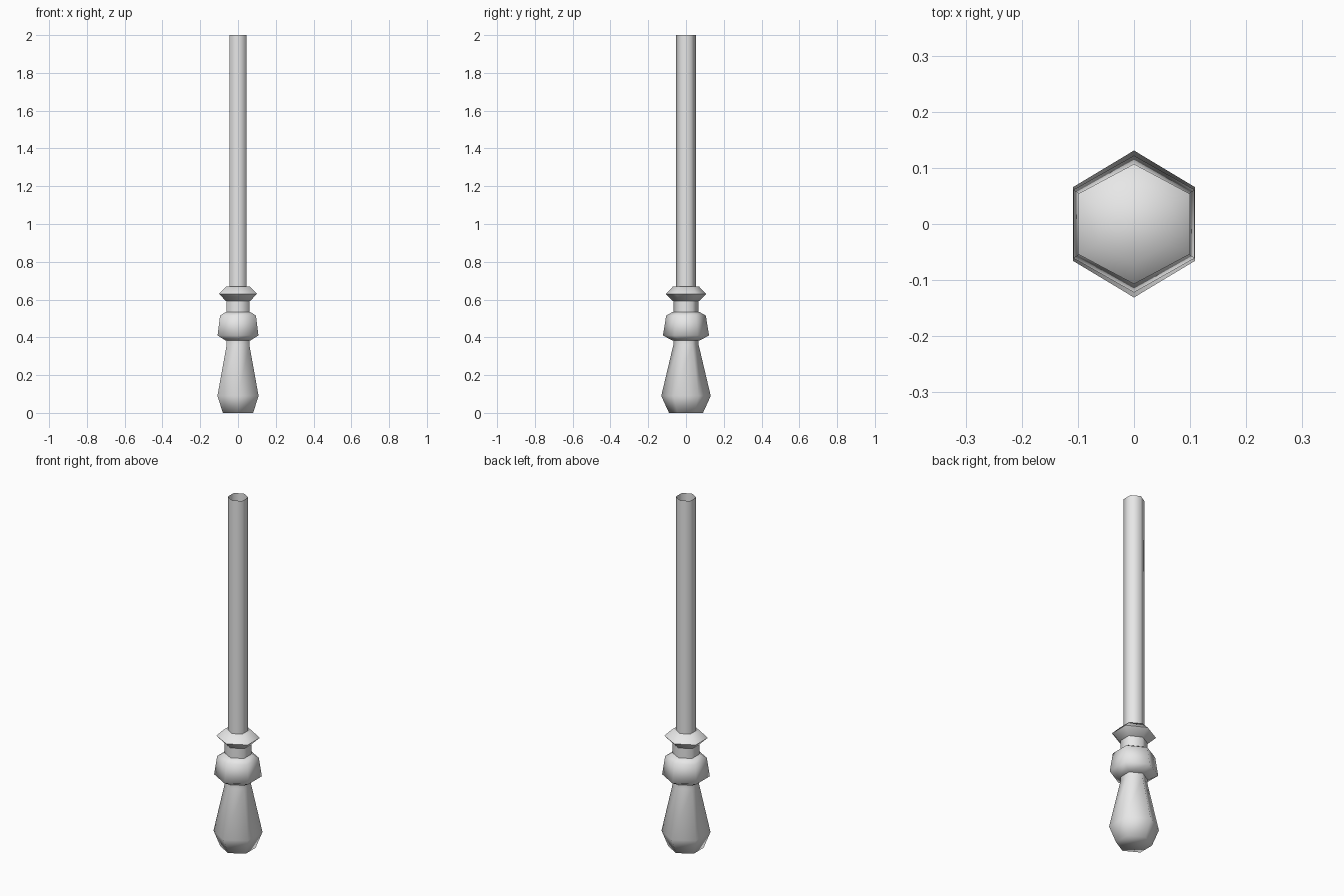
import bpy, bmesh, math

cube = bpy.data.objects.get("Cube")
if cube:
    bpy.data.objects.remove(cube, do_unlink=True)

# One plain grey for every part
grey = bpy.data.materials.new("plain grey")
grey.use_nodes = True
colour = (0.8, 0.8, 0.8, 1)
grey.diffuse_color = colour
for node in grey.node_tree.nodes:
    if node.type == 'BSDF_PRINCIPLED':
        node.inputs["Base Color"].default_value = colour

SIDES = 6


def turned_part(name, rings, capped=True):
    """Six-sided turning; each ring is (height, half width in x, half width in y)."""
    bm = bmesh.new()
    loops = []
    for z, half_x, half_y in rings:
        loop = []
        for i in range(SIDES):
            a = math.radians(90) + math.tau * i / SIDES
            x = half_x * math.cos(a) / math.cos(math.pi / SIDES)
            loop.append(bm.verts.new((x, half_y * math.sin(a), z)))
        loops.append(loop)
    for low, high in zip(loops, loops[1:]):
        for i in range(SIDES):
            j = (i + 1) % SIDES
            bm.faces.new((low[i], low[j], high[j], high[i]))
    if capped:
        bm.faces.new(reversed(loops[0]))
        bm.faces.new(loops[-1])
    mesh = bpy.data.meshes.new(name)
    bm.to_mesh(mesh)
    bm.free()
    mesh.materials.append(grey)
    mesh.shade_smooth()
    mesh.set_sharp_from_angle(angle=math.radians(70))
    obj = bpy.data.objects.new(name, mesh)
    bpy.context.collection.objects.link(obj)
    return obj


# Tapered grip at the bottom
turned_part("grip", [(0, 0.08, 0.09), (0.09, 0.109, 0.131),
                     (0.36, 0.06, 0.067), (0.39, 0.06, 0.067)])

# Bulged block above the grip
turned_part("block", [(0.382, 0.064, 0.07), (0.41, 0.108, 0.122),
                      (0.515, 0.095, 0.105), (0.535, 0.064, 0.07)])

# Narrow neck
turned_part("neck", [(0.53, 0.062, 0.067), (0.6, 0.062, 0.067)])

# Flared collar
turned_part("collar", [(0.592, 0.064, 0.069), (0.63, 0.1, 0.107),
                       (0.668, 0.064, 0.07)])

# Long hollow shaft, open at the top
turned_part("shaft", [(0.66, 0.046, 0.053), (2, 0.046, 0.053)], capped=False)
